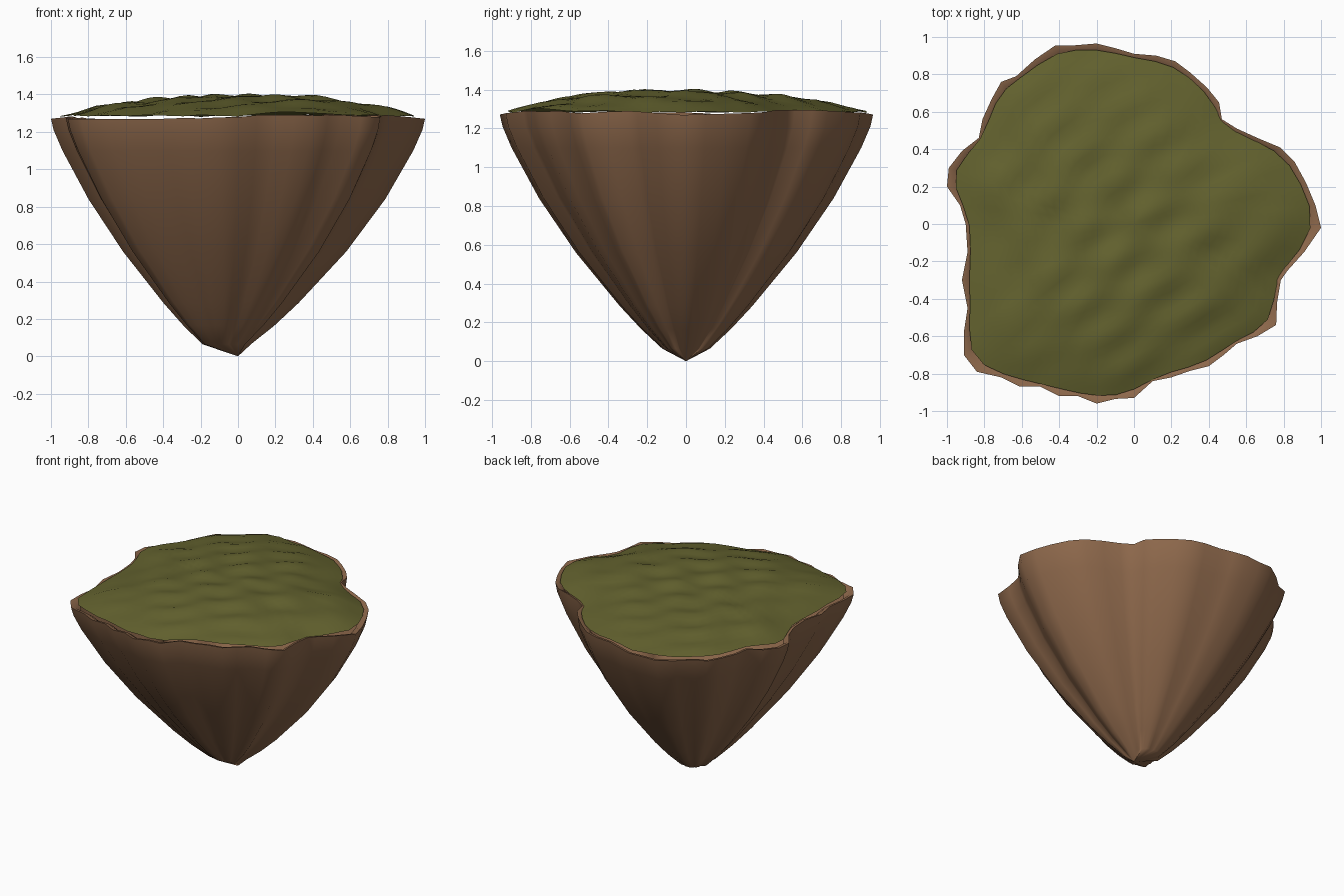
import bpy, bmesh, math
from mathutils import Vector

if "Cube" in bpy.data.objects:
    bpy.data.objects.remove(bpy.data.objects["Cube"])

# Rim outline of the island seen from above, counterclockwise
RIM = [Vector(p) for p in (
    (1.0, -.02), (.97, .1), (.92, .22), (.86, .33), (.78, .41), (.66, .46), (.55, .51), (.47, .56),
    (.455, .65), (.39, .73), (.3, .81), (.22, .87), (.12, .9), (0, .91), (-.1, .94), (-.2, .965),
    (-.32, .955), (-.42, .955), (-.53, .88), (-.63, .79), (-.71, .76), (-.76, .67), (-.81, .56),
    (-.83, .46), (-.92, .39), (-.99, .3), (-1.0, .2), (-.93, .1), (-.9, 0), (-.89, -.15), (-.92, -.3),
    (-.89, -.45), (-.91, -.58), (-.91, -.7), (-.84, -.79), (-.71, -.82), (-.61, -.87), (-.5, -.87),
    (-.4, -.92), (-.3, -.92), (-.2, -.96), (-.1, -.935), (0, -.93), (.1, -.84), (.2, -.82),
    (.3, -.785), (.4, -.76), (.48, -.7), (.55, -.64), (.66, -.6), (.76, -.54), (.765, -.42),
    (.785, -.3), (.82, -.25), (.91, -.15))]
N = len(RIM)


def material(name, color):
    m = bpy.data.materials.new(name)
    m.diffuse_color = (*color, 1)
    m.use_nodes = True
    m.node_tree.nodes["Principled BSDF"].inputs["Base Color"].default_value = m.diffuse_color
    return m


def soften(pts, times):
    for _ in range(times):
        pts = [pts[i - 1] * .25 + pts[i] * .5 + pts[(i + 1) % N] * .25 for i in range(N)]
    return pts


def loft(name, rings, mat, tip, tip_first, angle):
    """Skin closed rings of points, closing one end with a fan to the tip."""
    bm = bmesh.new()
    vr = [[bm.verts.new(p) for p in r] for r in rings]
    t = bm.verts.new(tip)
    for a, b in zip(vr, vr[1:]):
        for i in range(N):
            j = (i + 1) % N
            bm.faces.new((a[i], a[j], b[j], b[i]))
    for i in range(N):
        j = (i + 1) % N
        bm.faces.new((t, vr[0][j], vr[0][i]) if tip_first else (vr[-1][i], vr[-1][j], t))
    me = bpy.data.meshes.new(name)
    bm.to_mesh(me)
    bm.free()
    me.materials.append(mat)
    ob = bpy.data.objects.new(name, me)
    bpy.context.collection.objects.link(ob)
    bpy.context.view_layer.objects.active = ob
    ob.select_set(True)
    bpy.ops.object.shade_smooth_by_angle(angle=math.radians(angle))
    ob.select_set(False)
    return ob


def rim_z(p):
    return 1.295 - .025 * max(0, min(1, (p.length - .8) / .2))


# Fluted rock cone: scaled rims, flutes deepening slightly and drifting left near the tip
PROFILE = [(.125, .065), (.235, .165), (.35, .285), (.585, .56), (.785, .84), (.935, 1.1), (.985, 1.21)]
even = soften(RIM, 8)
rings = []
for s, z in PROFILE:
    k = .6 * (1 - s)
    flutes = [p + (p - e) * k for p, e in zip(RIM, even)]
    rings.append([(p.x * s - .075 * (1 - s) ** 1.5, p.y * s, z) for p in flutes])
rings.append([(p.x, p.y, rim_z(p)) for p in RIM])
rings.append([(p.x * .975, p.y * .975, rim_z(p) - .004) for p in RIM])   # thin lip
rings.append([(p.x * .94, p.y * .94, rim_z(p) - .03) for p in RIM])     # inner slope
loft("rock_base", rings, material("brown rock", (.265, .137, .07)), (0, 0, 0), True, 60)

# Mossy top: softened outline, low dome with diagonal ripples
soft = [p * .972 for p in soften(RIM, 1)]


def moss_z(x, y, s):
    dome = .1 * (1 - s ** 2.8) + .025 * (1 - s) * (x - y)
    warp = .5 * math.sin(3 * x + 1) + .6 * math.sin(4 * y)
    ripple = .009 * math.sin(26 * (x - y) * .7 + 2 * warp)
    ripple += .006 * math.sin(17 * x + 9 * y + warp) + .004 * math.sin(31 * y - 8 * x)
    lift = 0
    if y < 0:   # edge lifts off the rock at the front right
        lift = .02 * s ** 6 * math.exp(-((x - .25) / .18) ** 2)
    return 1.287 + dome + ripple * (1 - .6 * s ** 4) + lift


R = 20
rings = [[(p.x * k / R, p.y * k / R, moss_z(p.x * k / R, p.y * k / R, k / R)) for p in soft]
         for k in range(R, 0, -1)]
loft("moss_top", rings, material("moss green", (.125, .122, .028)),
     (0, 0, moss_z(0, 0, 0)), False, 35)
